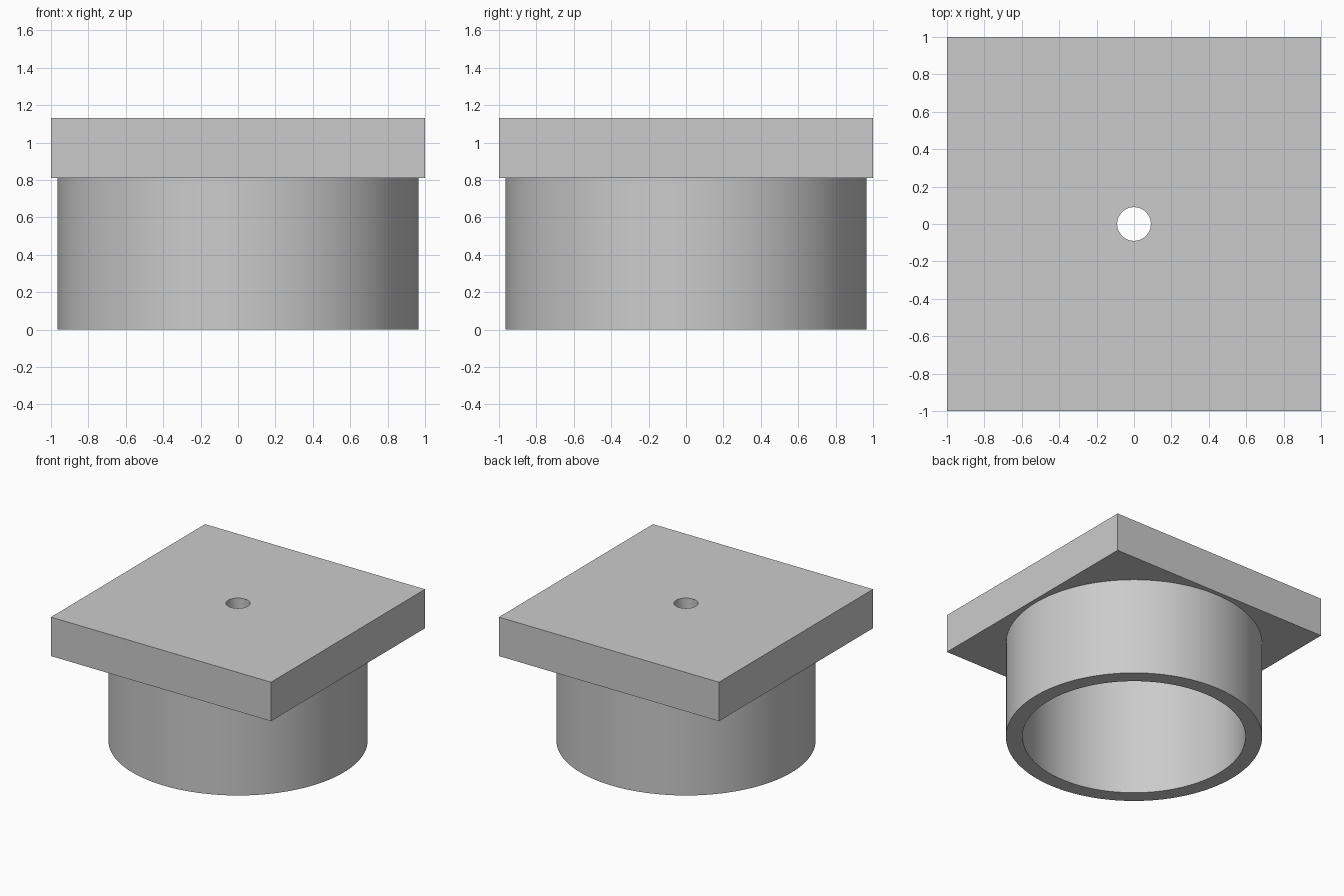
import bpy
import math

cube = bpy.data.objects.get("Cube")
if cube:
    bpy.data.objects.remove(cube, do_unlink=True)

PLATE_BOTTOM, TOP = 0.81, 1.13
OUTER, INNER, HOLE = 0.965, 0.84, 0.09
BORE_DEPTH = 0.97

grey = bpy.data.materials.new("plain grey")
grey.use_nodes = True
colour = (0.6, 0.6, 0.6, 1)
grey.diffuse_color = colour
grey.node_tree.nodes["Principled BSDF"].inputs["Base Color"].default_value = colour


def cylinder(name, radius, low, high, sides=128):
    bpy.ops.mesh.primitive_cylinder_add(
        vertices=sides, radius=radius, depth=high - low,
        location=(0, 0, (low + high) / 2))
    obj = bpy.context.object
    obj.name = name
    obj.data.materials.append(grey)
    return obj


def combine(target, tool, operation):
    """Apply a boolean and discard the tool."""
    tool.hide_render = True
    mod = target.modifiers.new(operation.lower(), "BOOLEAN")
    mod.operation = operation
    mod.solver = "EXACT"
    mod.object = tool
    bpy.context.view_layer.objects.active = target
    bpy.ops.object.modifier_apply(modifier=mod.name)
    bpy.data.objects.remove(tool, do_unlink=True)


# Square plate on top
bpy.ops.mesh.primitive_cube_add(size=1, location=(0, 0, (PLATE_BOTTOM + TOP) / 2))
cap = bpy.context.object
cap.name = "square_plate_with_round_collar"
cap.scale = (2, 2, TOP - PLATE_BOTTOM)
bpy.ops.object.transform_apply(location=True, rotation=False, scale=True)
cap.data.materials.append(grey)

# Round collar, its wide blind bore and the small hole through the plate
combine(cap, cylinder("collar", OUTER, 0, PLATE_BOTTOM + 0.05), "UNION")
combine(cap, cylinder("bore_cutter", INNER, -0.2, BORE_DEPTH), "DIFFERENCE")
combine(cap, cylinder("hole_cutter", HOLE, 0.5, TOP + 0.2, 64), "DIFFERENCE")

# Smooth round walls with crisp rims
bpy.ops.object.select_all(action="DESELECT")
cap.select_set(True)
bpy.context.view_layer.objects.active = cap
bpy.ops.object.shade_smooth_by_angle(angle=math.radians(30))
